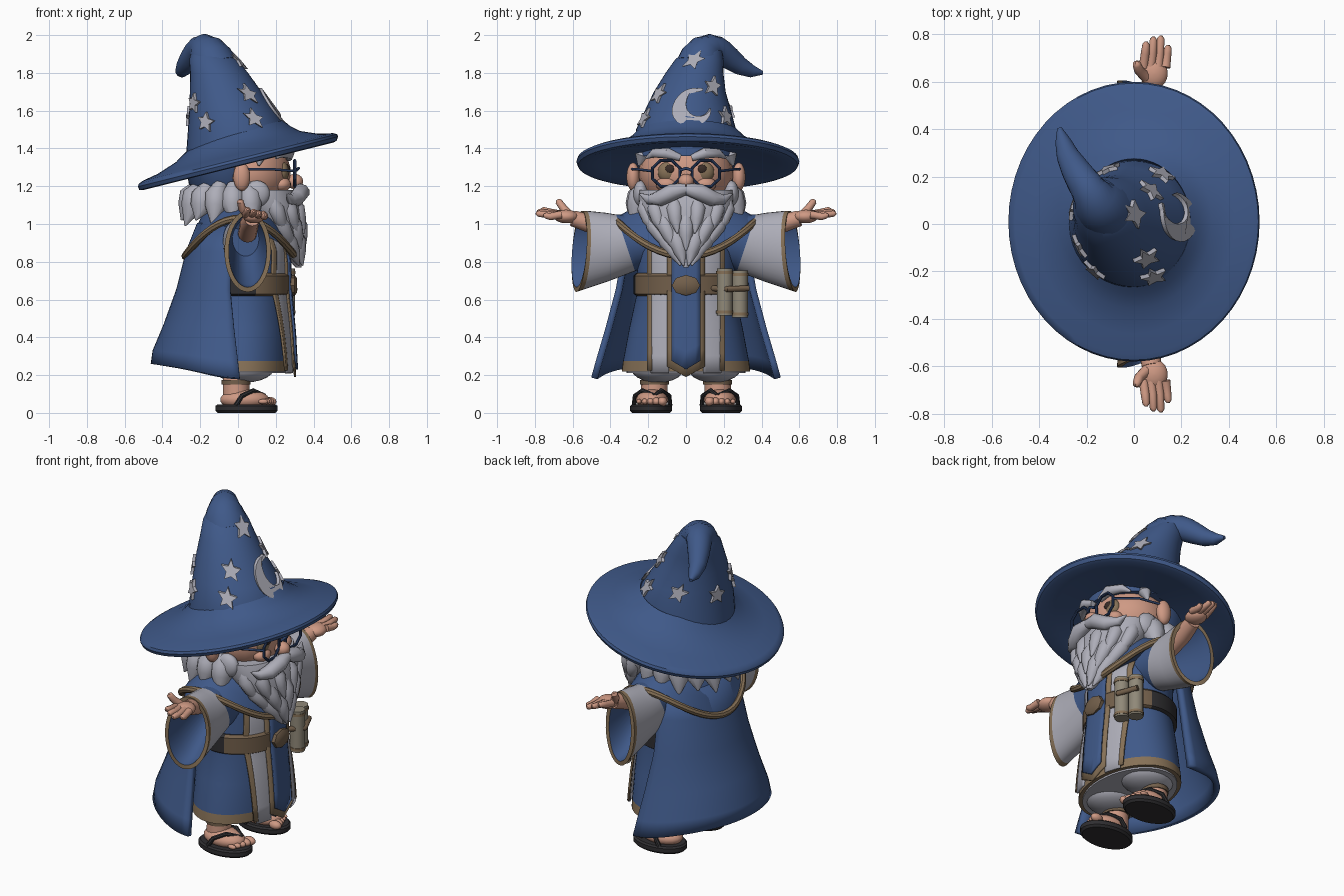
import bpy, bmesh, math
from math import sin, cos, pi, radians, sqrt
from mathutils import Vector

if "Cube" in bpy.data.objects:
    bpy.data.objects.remove(bpy.data.objects["Cube"])


def material(name, rgb):
    m = bpy.data.materials.new(name)
    m.use_nodes = True
    m.diffuse_color = (*rgb, 1)
    m.node_tree.nodes["Principled BSDF"].inputs["Base Color"].default_value = (*rgb, 1)
    return m


BLUE = material("robe blue", (.05, .10, .25))
LIGHT = material("silver grey", (.42, .42, .48))
SKIN = material("skin", (.62, .32, .23))
GOLD = material("trim gold", (.24, .165, .095))
BROWN = material("belt brown", (.17, .115, .07))
DARK = material("sandal black", (.028, .027, .03))
PAPER = material("scroll tan", (.28, .25, .19))
NAVY = material("glasses navy", (.025, .05, .13))
EYE = material("eye brown", (.04, .025, .02))
made = []


def build(name, verts, faces, mats, index=None):
    me = bpy.data.meshes.new(name)
    me.from_pydata([tuple(v) for v in verts], [], faces)
    for m in mats:
        me.materials.append(m)
    if index:
        me.polygons.foreach_set("material_index", index)
    bm = bmesh.new()
    bm.from_mesh(me)
    bmesh.ops.recalc_face_normals(bm, faces=bm.faces)
    bm.to_mesh(me)
    bm.free()
    ob = bpy.data.objects.new(name, me)
    bpy.context.collection.objects.link(ob)
    made.append(ob)
    return ob


def loft(name, rings, mats, seg=None, caps=True, wrap=True, loop=False):
    """Skin a list of rings; seg gives a material slot for each band."""
    n, verts, faces, idx = len(rings[0]), [p for r in rings for p in r], [], []
    k = len(rings)
    for i in range(k if loop else k - 1):
        for j in range(n if wrap else n - 1):
            a, b = i * n, (i + 1) % k * n
            faces.append((a + j, a + (j + 1) % n, b + (j + 1) % n, b + j))
            idx.append(seg[i] if seg else 0)
    if caps and not loop:
        faces += [tuple(range(n)), tuple(range((k - 1) * n, k * n))]
        idx += [seg[0], seg[-1]] if seg else [0, 0]
    return build(name, verts, faces, mats, idx)


def ellipse(cx, cy, z, rx, ry, n=40):
    return [Vector((cx + rx * cos(2 * pi * i / n), cy + ry * sin(2 * pi * i / n), z)) for i in range(n)]


def tube(name, pts, radii, mat, n=10, loop=False):
    pts = [Vector(p) for p in pts]
    k = len(pts)
    if not isinstance(radii, (list, tuple)):
        radii = [radii] * k
    tan = [(pts[(i + 1) % k] - pts[i - 1] if loop else
            pts[min(i + 1, k - 1)] - pts[max(i - 1, 0)]).normalized() for i in range(k)]
    axes = [Vector((1, 0, 0)), Vector((0, 1, 0)), Vector((0, 0, 1))]
    ref = min(axes, key=lambda a: sum(abs(t.dot(a)) for t in tan))
    rings = []
    for p, t, r in zip(pts, tan, radii):
        u = t.cross(ref).normalized()
        v = t.cross(u)
        rings.append([p + r * (cos(2 * pi * i / n) * u + sin(2 * pi * i / n) * v) for i in range(n)])
    return loft(name, rings, [mat], loop=loop)


def ball(name, loc, scale, mat):
    rings = [ellipse(loc[0], loc[1], loc[2] - scale[2] * cos(a), scale[0] * sin(a), scale[1] * sin(a), 20)
             for a in [.05 + i * (pi - .1) / 11 for i in range(12)]]
    return loft(name, rings, [mat])


def sample(table, z):
    """Interpolate rows of (z, values...) sorted by rising z."""
    for a, b in zip(table, table[1:]):
        if z <= b[0]:
            break
    f = max(0, min(1, (z - a[0]) / (b[0] - a[0])))
    return [p + (q - p) * f for p, q in zip(a[1:], b[1:])]


# Hat: crown, drooping tip, tilted brim
CROWN = [(1.36, 0, 0, .275), (1.5, 0, 0, .265), (1.6, -.03, .01, .228), (1.7, -.065, .02, .19),
         (1.8, -.1, .045, .153), (1.87, -.13, .07, .128), (1.92, -.15, .095, .095)]
loft("hat_crown", [ellipse(x, y, z, r, r) for z, x, y, r in CROWN], [BLUE])
tube("hat_tip", [(-.12, .065, 1.82), (-.145, .085, 1.875), (-.165, .108, 1.91), (-.185, .135, 1.927),
                 (-.205, .165, 1.922), (-.225, .195, 1.905), (-.25, .235, 1.875), (-.28, .29, 1.835),
                 (-.3, .35, 1.808), (-.315, .405, 1.8)],
     [.125, .117, .1, .08, .072, .067, .06, .048, .033, .01], BLUE, 24)
rings = []
for f, z in [(.45, 1.49), (.52, 1.45), (.62, 1.41), (.8, 1.372), (.95, 1.355), (.99, 1.345), (1, 1.33),
             (.985, 1.31), (.95, 1.305), (.8, 1.318), (.6, 1.335), (.4, 1.35)]:
    ring = ellipse(0, .01, z, .53 * f, .59 * f, 56)
    for p in ring:
        p.z += .25 * p.x
    rings.append(ring)
loft("hat_brim", rings, [BLUE], loop=True)
loft("hat_lining", [ellipse(-.06, 0, z, r, r + .02) for z, r in [(1.19, .18), (1.21, .2), (1.33, .22)]], [BLUE])


# Raised stars and crescent that follow the crown
def decal(name, outline, angle, z0):
    layers = []
    for off in (-.02, .016):
        ring = []
        for u, v in outline:
            x, y, r = sample(CROWN, z0 + v)
            a = radians(angle) + u / sample(CROWN, z0)[2]
            ring.append(Vector((x + (r + off) * cos(a), y + (r + off) * sin(a), z0 + v)))
        layers.append(ring)
    loft(name, layers, [LIGHT])


star = [((.055, .026)[i % 2] * sin(i * pi / 5 + .2), (.055, .026)[i % 2] * cos(i * pi / 5 + .2)) for i in range(10)]
for angle, z in [(-12, 1.87), (-55, 1.69), (38, 1.73), (-66, 1.56), (56, 1.57), (-150, 1.64), (-128, 1.54),
                 (110, 1.6), (165, 1.57)]:
    decal("hat_star", star, angle, z)
arc = [radians(35 + 290 * i / 20) for i in range(21)]
moon = [(.1 * cos(a + .4), .1 * sin(a + .4)) for a in arc]
moon += [(.035 + .068 * cos(a + .4), .025 + .075 * sin(a + .4)) for a in reversed(arc[1:-1])]
decal("hat_crescent", moon, 5, 1.62)

# Head and face
ball("head", (.06, 0, 1.27), (.22, .25, .2), SKIN)
ball("nose", (.3, 0, 1.225), (.045, .042, .04), SKIN)
tube("glasses_bridge", [(.31, -.03, 1.285), (.32, 0, 1.295), (.31, .03, 1.285)], .008, NAVY)
for s in (-1, 1):
    ball("ear", (.02, s * .28, 1.25), (.045, .035, .075), SKIN)
    ball("cheek", (.23, s * .1, 1.21), (.05, .06, .04), SKIN)
    ball("eye", (.235, s * .095, 1.275), (.035, .055, .055), GOLD)
    ball("pupil", (.262, s * .085, 1.29), (.013, .026, .024), EYE)
    tube("glasses_rim", [(.3, s * .105 + .078 * cos(i * pi / 4 + .39), 1.268 + .074 * sin(i * pi / 4 + .39))
                         for i in range(8)], .0085, NAVY, 8, True)
    tube("glasses_arm", [(.3, s * .18, 1.28), (.18, s * .26, 1.29), (.02, s * .29, 1.29)], .007, NAVY)
    tube("eyebrow", [(.27, s * .03, 1.35), (.27, s * .1, 1.375), (.23, s * .17, 1.375), (.2, s * .21, 1.35)],
         [.018, .03, .024, .006], LIGHT)
    tube("moustache", [(.33, 0, 1.185), (.335, s * .07, 1.17), (.31, s * .14, 1.135), (.28, s * .2, 1.13),
                       (.26, s * .245, 1.16)], [.03, .045, .042, .026, .004], LIGHT)
    tube("temple_hair", [(.1, s * .21, 1.42), (.12, s * .235, 1.36), (.11, s * .25, 1.31)], [.03, .035, .006], LIGHT)
    ball("sideburn", (.1, s * .24, 1.16), (.07, .04, .07), LIGHT)

# Beard and hair with broad tapered locks
BEARD = [(.77, .32, .015, .012), (.82, .3, .04, .05), (.9, .265, .08, .115), (1.0, .21, .135, .2),
         (1.1, .17, .165, .25), (1.18, .14, .16, .25)]
loft("beard", [ellipse(x, 0, z, rx, ry) for z, x, rx, ry in BEARD], [LIGHT])
for top, count in [(1.14, 6), (1.05, 5), (.97, 4)]:
    for i in range(count):
        a = radians(-80 + 160 * i / (count - 1))
        path = []
        for dz, grow in [(0, -.035), (.06, -.022), (.12, -.012), (.19, .01)]:
            x, rx, ry = sample(BEARD, top - dz)
            path.append((x + (rx + grow) * cos(a), (ry + grow) * sin(a), top - dz))
        tube("beard_lock", path, [.03, .045, .036, .004], LIGHT, 10)
ball("hair", (-.05, 0, 1.14), (.22, .25, .09), LIGHT)
for i in range(11):
    a = radians(75 + 21 * i)
    drop = .03 * (i % 2)
    tube("hair_lock", [(.2 * cos(a), .22 * sin(a), 1.21), (.25 * cos(a), .25 * sin(a), 1.15),
                       (.26 * cos(a), .265 * sin(a), 1.09), (.3 * cos(a), .3 * sin(a), .99 + drop)],
         [.035, .062, .06, .004], LIGHT, 10)

# Robe with hem and front panels
ROBE = [(.22, .24, .34), (.275, .24, .333), (.45, .235, .3), (.68, .22, .25), (.85, .22, .27), (1.0, .18, .24),
        (1.1, .1, .12)]
loft("robe", [ellipse(.03, 0, z, rx, ry, 56) for z, rx, ry in ROBE], [GOLD, BLUE], [0, 1, 1, 1, 1, 1])
loft("robe_lining", [ellipse(.03, 0, z, .22, .315) for z in (.21, .23)], [LIGHT])


def panel(name, y0, y1, z0, z1, off, mat, point=0):
    rows = []
    for j in range(9):
        row = []
        for i in range(7):
            y = y0 + (y1 - y0) * i / 6
            z = z0 + (z1 - z0) * j / 8
            rx, ry = sample(ROBE, z)
            x = .03 + rx * sqrt(1 - (y / ry) ** 2) + off + .02 * (1 - j / 8)
            row.append(Vector((x, y, z - point * (1 - abs(2 * i / 6 - 1)) * (1 - j / 8))))
        rows.append(row)
    ob = loft(name, rows, [mat], caps=False, wrap=False)
    mod = ob.modifiers.new("thickness", "SOLIDIFY")
    mod.thickness, mod.offset = .012, 0


panel("tabard_trim", -.1, .1, .245, .98, .012, GOLD, .055)
panel("tabard", -.075, .075, .275, .98, .022, BLUE, .045)
for s in (-1, 1):
    panel("light_panel", s * .09, s * .185, .21, .95, .004, LIGHT)
    panel("panel_edge", s * .18, s * .203, .225, .95, .007, GOLD)

# Belt, brown in front and dark behind, with buckle and scrolls
belt = loft("belt", [ellipse(.03, 0, z, rx, rx + .028, 48)
                     for z, rx in [(.62, .235), (.63, .25), (.725, .25), (.74, .235)]], [BROWN, DARK])
for f in belt.data.polygons:
    f.material_index = 1 if f.center.x < .08 else 0
loft("buckle", [[Vector((x, .075 * f * cos(i * pi / 4), .675 + .055 * f * sin(i * pi / 4))) for i in range(8)]
                for x, f in [(.26, 1), (.3, 1), (.312, .7)]], [BROWN])
for y, x, top in [(.205, .26, .765), (.285, .225, .755)]:
    tube("scroll", [(x, y, top - .25), (x, y, top)], .042, PAPER, 14)
    for z in (top - .24, top - .03):
        tube("scroll_band", [(x, y, z), (x, y, z + .016)], .045, GOLD, 14)
tube("scroll_strap", [(.235, .14, .66), (.3, .22, .655), (.25, .33, .66)], .016, BROWN)

# Cape wrapped round the back
rows = []
for z, rx, ry, front in [(1.0, .2, .27, -.02), (.85, .26, .32, -.04), (.65, .31, .355, -.04), (.45, .38, .41, -.02),
                         (.3, .435, .46, 0), (.22, .445, .485, .01)]:
    row = []
    for i in range(33):
        a = pi / 2 + pi * i / 32
        low = max(0, (.5 - z) / .3)
        row.append(Vector((front + (rx + front) * cos(a), ry * sin(a), z + low * (.04 * cos(a) ** 2 - .04 * sin(a) ** 8))))
    rows.append(row)
cape = loft("cape", rows, [BLUE], caps=False, wrap=False)
mod = cape.modifiers.new("thickness", "SOLIDIFY")
mod.thickness, mod.offset = .035, 0

# Shoulder mantle with trim
edge = [Vector((.01 + .29 * cos(a), .38 * sin(a), .83 + .2 * sin(a) ** 2)) for a in [i * pi / 24 for i in range(48)]]
rings = []
for t in (0, .25, .5, .75, 1):
    rings.append([Vector((.01, 0, 0)) * (1 - t) + Vector((.14 * cos(i * pi / 24), .14 * sin(i * pi / 24), 0)) * (1 - t)
                  + Vector((p.x * t, p.y * t, 1.13 + (p.z - 1.13) * t ** 1.4)) for i, p in enumerate(edge)])
loft("mantle", rings, [BLUE])
tube("mantle_trim", edge, .02, GOLD, 8, True)

# Sleeves, arms, hands, legs and sandals on both sides
for s in (-1, 1):
    rings = []
    for y, zc, rx, rz, lean, turn in [(.16, .92, .13, .12, 0, 0), (.3, .905, .12, .145, .05, 0),
                                      (.32, .9, .12, .15, .05, 0), (.43, .875, .118, .185, 0, .02),
                                      (.54, .86, .12, .21, -.012, .035), (.565, .855, .123, .215, -.015, .038),
                                      (.565, .855, .1, .19, -.015, .038), (.5, .86, .095, .18, 0, .02),
                                      (.3, .92, .07, .09, 0, 0)]:
        rings.append([Vector((.035 + .04 * (y - .16) + rx * cos(a), s * (y + lean * sin(a) - turn * cos(a)),
                              zc + rz * sin(a))) for a in [i * pi / 18 for i in range(36)]])
    loft("sleeve", rings, [BLUE, LIGHT, GOLD], [0, 0, 1, 1, 2, 2, 0, 0])
    tube("forearm", [(.05, s * .32, .95), (.06, s * .5, 1.0), (.075, s * .6, 1.03)], [.05, .05, .042], SKIN, 14)
    ball("palm", (.085, s * .635, 1.04), (.058, .065, .036), SKIN)
    for i in range(4):
        x, reach = .045 + .031 * i, (.77, .79, .795, .755)[i]
        tube("finger", [(x - .005, s * .66, 1.05), (x + .002, s * .72, 1.063 - .008 * i),
                        (x + .006, s * (reach - .012), 1.075 - .01 * i), (x + .007, s * reach, 1.077 - .01 * i)],
             [.021, .019, .016, .006], SKIN)
    tube("thumb", [(.05, s * .62, 1.05), (.02, s * .65, 1.085), (.012, s * .675, 1.12), (.012, s * .68, 1.13)],
         [.024, .021, .018, .007], SKIN)
    ball("trouser_leg", (.03, s * .15, .235), (.16, .14, .075), LIGHT)
    tube("leg", [(-.01, s * .17, .06), (-.01, s * .165, .22)], .07, SKIN, 16)
    tube("ankle_band", [(-.01, s * .167, .15), (-.01, s * .167, .175)], .077, BROWN, 16)
    loft("sandal_sole", [ellipse(.045, s * .185, z, .165 - d, .112 - d) for z, d in
                         [(0, .012), (.012, 0), (.036, 0), (.045, .01)]], [DARK])
    ball("foot", (.035, s * .18, .07), (.13, .085, .055), SKIN)
    for i in range(5):
        r = .028 - .003 * i
        ball("toe", (.165 - .008 * i, s * (.125 + .031 * i), .06), (r + .01, r - .002, r - .003), SKIN)
    for d in (-1, 1):
        tube("sandal_strap", [(.14, s * .165, .09), (.08, s * .18 + d * .05, .118), (.02, s * .18 + d * .09, .09),
                              (-.01, s * .18 + d * .095, .04)], .013, DARK, 8)

# Smooth shading with sharp edges kept
for ob in made:
    ob.select_set(True)
bpy.context.view_layer.objects.active = made[0]
bpy.ops.object.shade_smooth_by_angle(angle=radians(40))
